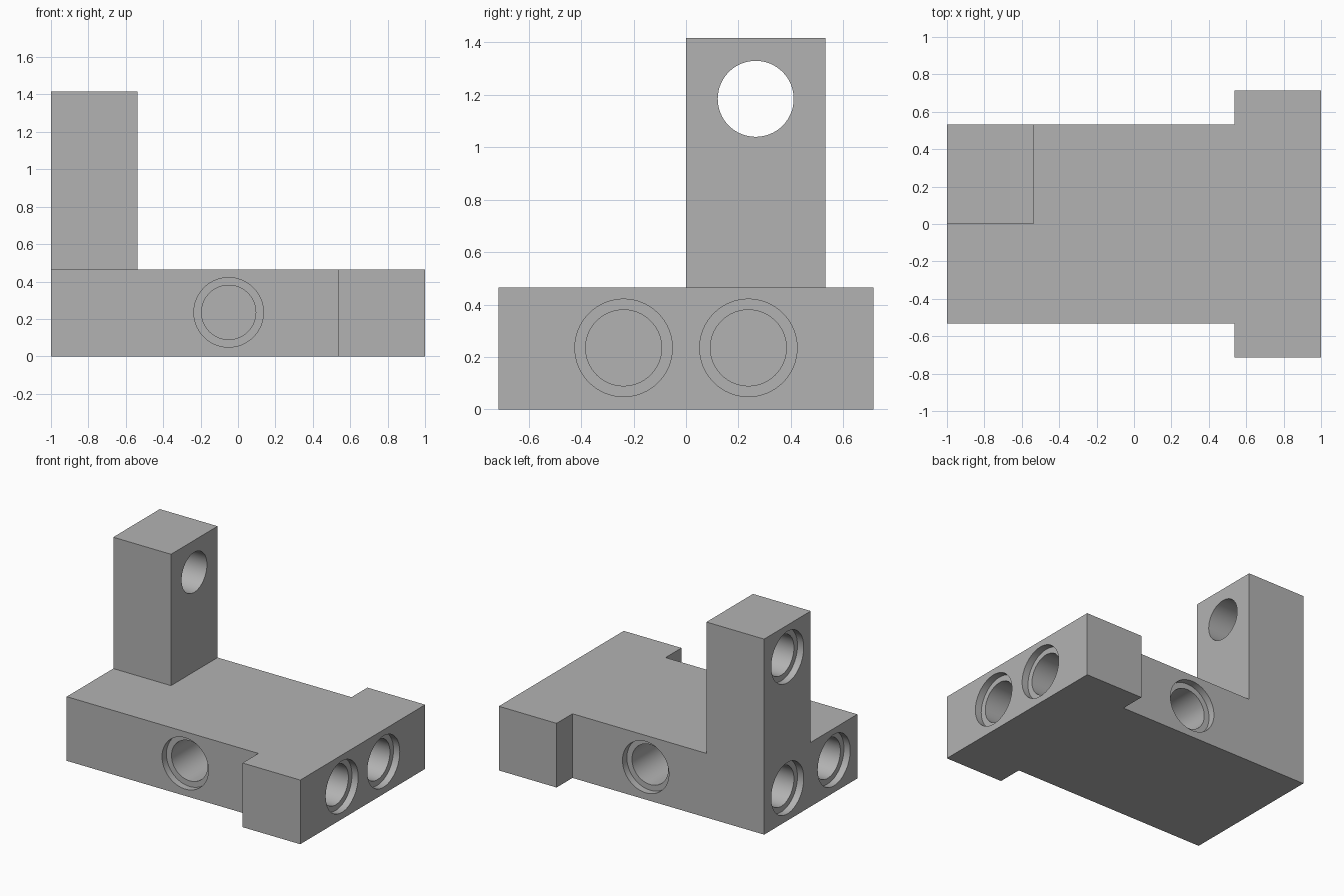
import bpy, bmesh, math
from mathutils import Vector

cube = bpy.data.objects.get("Cube")
if cube:
    bpy.data.objects.remove(cube, do_unlink=True)

BASE_H, POST_H = 0.465, 1.417
BODY_Y, HEAD_Y, STEP_X = 0.533, 0.715, 0.537
BORE_R, RIM_R, RIM_DEPTH, BLIND = 0.145, 0.186, 0.05, 0.463

grey = bpy.data.materials.new("plain grey")
grey.use_nodes = True
colour = (0.45, 0.45, 0.45, 1)
grey.diffuse_color = colour
grey.node_tree.nodes["Principled BSDF"].inputs["Base Color"].default_value = colour


def add_object(name, bm):
    bmesh.ops.recalc_face_normals(bm, faces=bm.faces[:])
    mesh = bpy.data.meshes.new(name)
    bm.to_mesh(mesh)
    bm.free()
    mesh.materials.append(grey)
    obj = bpy.data.objects.new(name, mesh)
    bpy.context.collection.objects.link(obj)
    return obj


def raise_faces(bm, faces, height):
    ext = bmesh.ops.extrude_face_region(bm, geom=faces)["geom"]
    verts = [v for v in ext if isinstance(v, bmesh.types.BMVert)]
    bmesh.ops.translate(bm, verts=verts, vec=(0, 0, height))
    return [f for f in ext if isinstance(f, bmesh.types.BMFace)]


# T-shaped base, split so that the post grows from one corner of its top
half = [(-1, BODY_Y), (STEP_X, BODY_Y), (STEP_X, HEAD_Y), (1, HEAD_Y)]
outline = half + [(x, -y) for x, y in reversed(half)]
bm = bmesh.new()
bm.faces.new([bm.verts.new((x, y, 0)) for x, y in outline])
for point, normal in (((-STEP_X, 0, 0), (1, 0, 0)), ((0, 0, 0), (0, 1, 0))):
    bmesh.ops.bisect_plane(bm, geom=bm.verts[:] + bm.edges[:] + bm.faces[:],
                           plane_co=point, plane_no=normal)
top = raise_faces(bm, bm.faces[:], BASE_H)
corner = []
for f in top:
    c = f.calc_center_median()
    if c.x < -STEP_X and c.y > 0:
        corner.append(f)
raise_faces(bm, corner, POST_H - BASE_H)
# Remove faces left inside under the post, then merge flat neighbours
bmesh.ops.delete(bm, geom=[f for f in corner if f.is_valid], context="FACES_ONLY")
bmesh.ops.recalc_face_normals(bm, faces=bm.faces[:])
bmesh.ops.dissolve_limit(bm, angle_limit=0.01, verts=bm.verts[:], edges=bm.edges[:])
block = add_object("block_with_post", bm)


def hole_cutter(name, mouth, direction, depth):
    """Stepped round cutter: wide shallow rim, then a narrower bore."""
    bm = bmesh.new()
    profile = [(-0.1, RIM_R), (RIM_DEPTH, RIM_R), (RIM_DEPTH, BORE_R), (depth, BORE_R)]
    sides = 64
    rings = []
    for d, r in profile:
        rings.append([bm.verts.new((r * math.cos(a), r * math.sin(a), d))
                      for a in (2 * math.pi * i / sides for i in range(sides))])
    for lower, upper in zip(rings, rings[1:]):
        for i in range(sides):
            j = (i + 1) % sides
            bm.faces.new((lower[i], lower[j], upper[j], upper[i]))
    bm.faces.new(rings[0])
    bm.faces.new(rings[-1])
    obj = add_object(name, bm)
    obj.rotation_mode = "QUATERNION"
    obj.rotation_quaternion = Vector(direction).to_track_quat("Z", "Y")
    obj.location = mouth
    obj.hide_render = True
    return obj


# Recessed holes: blind ones in all four sides, a through one in the post
mid = 0.235
cutters = [hole_cutter("post_hole", (-1, 0.266, 1.185), (1, 0, 0), 0.6)]
for s in (-1, 1):
    cutters.append(hole_cutter("left_end_hole", (1, s * 0.238, mid), (-1, 0, 0), BLIND))
    cutters.append(hole_cutter("right_end_hole", (-1, s * 0.266, mid), (1, 0, 0), BLIND))
    cutters.append(hole_cutter("side_hole", (-0.05, s * BODY_Y, mid), (0, -s, 0), BLIND))
for cutter in cutters:
    mod = block.modifiers.new(cutter.name, "BOOLEAN")
    mod.operation = "DIFFERENCE"
    mod.solver = "EXACT"
    mod.object = cutter

# Bake the cuts, drop the cutters and smooth the bores
bpy.context.view_layer.update()
graph = bpy.context.evaluated_depsgraph_get()
cut_mesh = bpy.data.meshes.new_from_object(block.evaluated_get(graph))
block.modifiers.clear()
block.data = cut_mesh
for cutter in cutters:
    bpy.data.objects.remove(cutter, do_unlink=True)
bpy.ops.object.select_all(action="DESELECT")
block.select_set(True)
bpy.context.view_layer.objects.active = block
bpy.ops.object.shade_smooth_by_angle(angle=math.radians(30))
